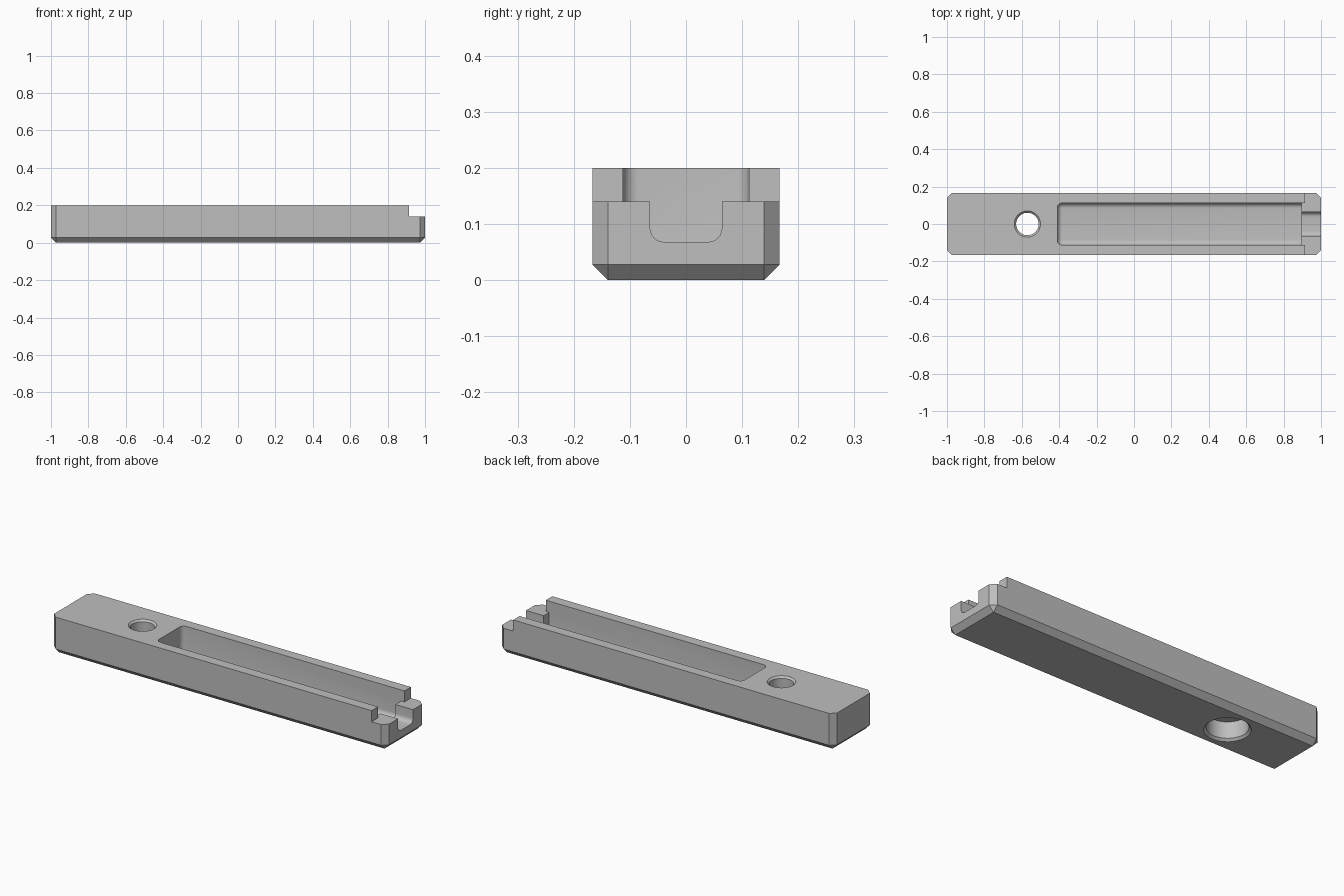
import bpy, bmesh, math
from mathutils import Matrix, Vector

if "Cube" in bpy.data.objects:
    bpy.data.objects.remove(bpy.data.objects["Cube"], do_unlink=True)

grey = bpy.data.materials.new("plain grey")
grey.use_nodes = True
COLOUR = (0.52, 0.52, 0.52, 1)
grey.diffuse_color = COLOUR
grey.node_tree.nodes["Principled BSDF"].inputs["Base Color"].default_value = COLOUR


def finish(name, bm):
    bmesh.ops.recalc_face_normals(bm, faces=bm.faces)
    mesh = bpy.data.meshes.new(name)
    bm.to_mesh(mesh)
    bm.free()
    mesh.materials.append(grey)
    obj = bpy.data.objects.new(name, mesh)
    bpy.context.collection.objects.link(obj)
    return obj


def block(name, low, high, bevel=0, segments=1, choose=None):
    """Box between two corners; bevels the edges picked by choose(midpoint, direction)."""
    low, high = Vector(low), Vector(high)
    centre, size = (low + high) / 2, high - low
    bm = bmesh.new()
    bmesh.ops.create_cube(bm, size=1, matrix=Matrix.Translation(centre) @ Matrix.Diagonal((*size, 1)))
    if choose:
        edges = []
        for e in bm.edges:
            a, b = (v.co for v in e.verts)
            if choose((a + b) / 2 - centre, (b - a).normalized()):
                edges.append(e)
        bmesh.ops.bevel(bm, geom=edges, offset=bevel, segments=segments, profile=0.5, affect='EDGES')
    return finish(name, bm)


def turned(name, x, profile, sides=48):
    """Solid of revolution about a vertical axis, from (radius, height) rings."""
    bm = bmesh.new()
    rings = [[bm.verts.new((x + r * math.cos(math.tau * i / sides), r * math.sin(math.tau * i / sides), z))
              for i in range(sides)] for r, z in profile]
    for lower, upper in zip(rings, rings[1:]):
        for i in range(sides):
            j = (i + 1) % sides
            bm.faces.new((lower[i], lower[j], upper[j], upper[i]))
    bm.faces.new(rings[0][::-1])
    bm.faces.new(rings[-1])
    return finish(name, bm)


# Bar with chamfered uprights and underside
body = block("slotted_bar", (-1, -0.167, 0), (1, 0.167, 0.2), 0.028, 1,
             lambda m, d: abs(d.z) > 0.5 or m.z < -0.05)

cutters = [
    # Long pocket, rounded at the closed end and along the floor
    block("pocket", (-0.41, -0.112, 0.04), (0.895, 0.112, 0.3), 0.027, 6,
          lambda m, d: (abs(d.z) > 0.5 and m.x < 0) or (m.z < -0.05 and m.x < 0.1)),
    # Pocket mouth and lowered end ledge
    block("mouth", (0.85, -0.112, 0.14), (0.95, 0.112, 0.3)),
    block("ledge", (0.915, -0.3, 0.14), (1.2, 0.3, 0.35)),
    # Round-bottomed channel through the end wall
    block("channel", (0.85, -0.064, 0.068), (1.1, 0.064, 0.25), 0.025, 6,
          lambda m, d: abs(d.x) > 0.5 and m.z < 0),
    # Stepped screw hole, counterbored from below
    turned("screw_hole", -0.57, [(0.122, -0.01), (0.112, 0), (0.1, 0.012), (0.1, 0.1),
                                 (0.06, 0.1), (0.06, 0.19), (0.07, 0.2), (0.08, 0.21)]),
]

bpy.ops.object.select_all(action='DESELECT')
body.select_set(True)
bpy.context.view_layer.objects.active = body
for cutter in cutters:
    cutter.hide_render = True
    mod = body.modifiers.new(cutter.name, 'BOOLEAN')
    mod.operation = 'DIFFERENCE'
    mod.solver = 'EXACT'
    mod.object = cutter
    bpy.ops.object.modifier_apply(modifier=mod.name)
    bpy.data.objects.remove(cutter, do_unlink=True)

bpy.ops.object.shade_smooth_by_angle(angle=math.radians(25))
